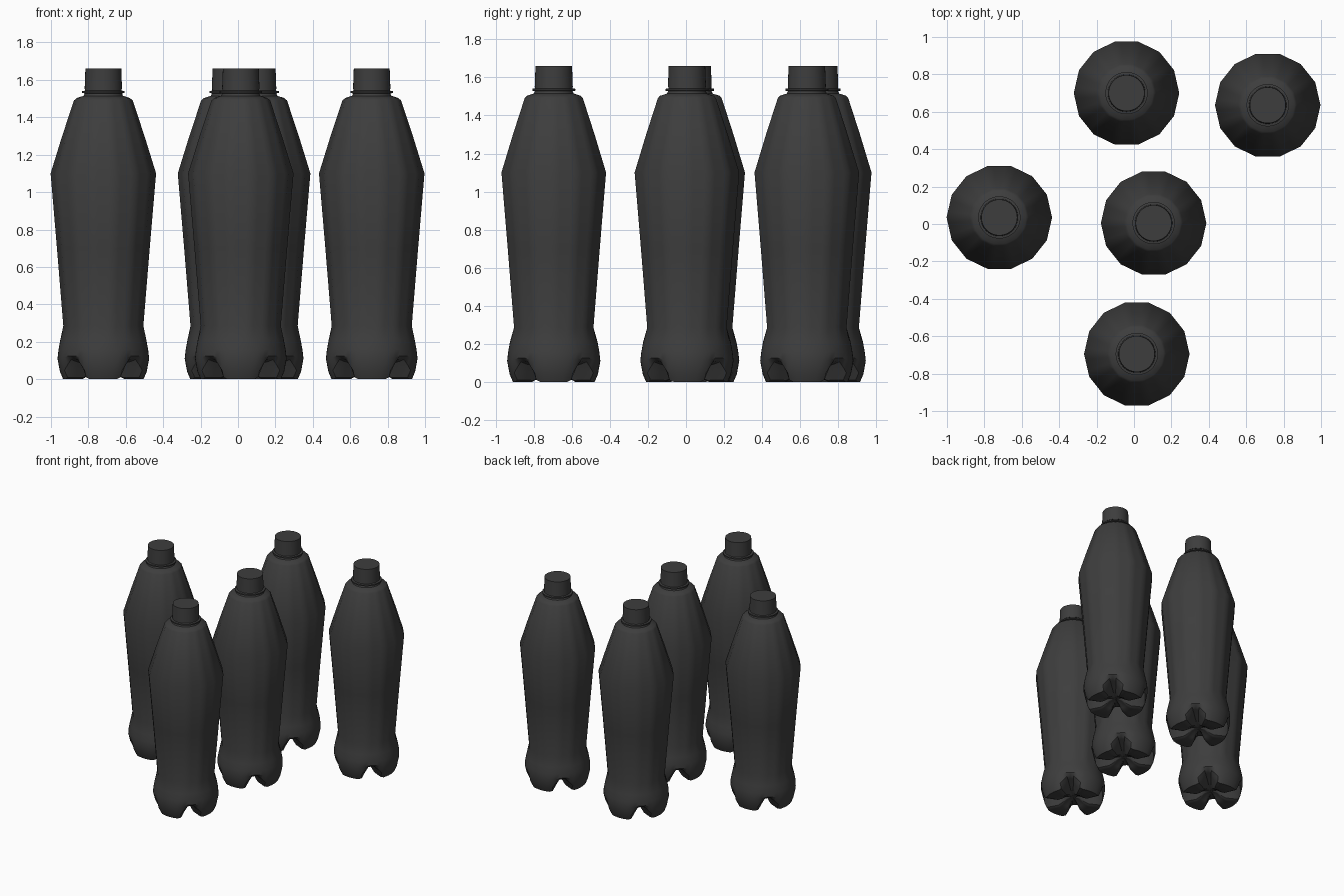
import bpy, bmesh, math

cube = bpy.data.objects.get("Cube")
if cube:
    bpy.data.objects.remove(cube, do_unlink=True)

SIDES = 14          # facets of the bottle body
SEGS = 56           # vertices per ring, shared by facets and feet

# One dark grey plastic
plastic = bpy.data.materials.new("dark_grey_plastic")
plastic.use_nodes = True
grey = (0.047, 0.047, 0.047, 1)
plastic.diffuse_color = grey
plastic.node_tree.nodes["Principled BSDF"].inputs["Base Color"].default_value = grey


def facet(angle):
    """Radius factor that turns a circle into the faceted body."""
    step = math.tau / SIDES
    off = (angle % step) - step / 2
    return math.cos(step / 2) / math.cos(off)


def foot_weight(angle):
    """1 on the four feet (along the axes), 0 in the grooves between them."""
    quarter = math.pi / 2
    off = abs((angle + quarter / 2) % quarter - quarter / 2)
    t = min(1, max(0, (math.radians(41) - off) / math.radians(19)))
    return t * t * (3 - 2 * t)


def loft(bm, ring_shapes):
    """Skin a stack of closed rings; each shape maps an angle to (radius, z)."""
    rings = []
    for shape in ring_shapes:
        ring = []
        for i in range(SEGS):
            a = math.tau * i / SEGS
            r, z = shape(a)
            ring.append(bm.verts.new((r * math.cos(a), r * math.sin(a), z)))
        rings.append(ring)
    for low, high in zip(rings, rings[1:]):
        for i in range(SEGS):
            j = (i + 1) % SEGS
            bm.faces.new((low[i], low[j], high[j], high[i]))
    bm.faces.new(rings[0][::-1])
    bm.faces.new(rings[-1])


def finish(name, bm):
    bmesh.ops.recalc_face_normals(bm, faces=bm.faces)
    mesh = bpy.data.meshes.new(name)
    bm.to_mesh(mesh)
    bm.free()
    mesh.materials.append(plastic)
    return mesh


# Bottle: petal base blended from a foot profile and a groove profile
foot = [(0.01, 0.05), (0.05, 0.045), (0.09, 0.015), (0.12, 0), (0.17, 0), (0.215, 0),
        (0.232, 0.04), (0.245, 0.11), (0.24, 0.155), (0.23, 0.21)]
groove = [(0.01, 0.05), (0.05, 0.058), (0.09, 0.07), (0.12, 0.08), (0.16, 0.092), (0.19, 0.1),
          (0.22, 0.108), (0.24, 0.125), (0.239, 0.16), (0.23, 0.21)]


def base_ring(f, g):
    def shape(a):
        w = foot_weight(a)
        return g[0] + (f[0] - g[0]) * w, g[1] + (f[1] - g[1]) * w
    return shape


def body_ring(r, z):
    return lambda a: (r * facet(a), z)


def round_ring(r, z):
    return lambda a: (r, z)


body = [(0.214, 0.285), (0.248, 0.7), (0.282, 1.1), (0.22, 1.3), (0.157, 1.49)]
neck = [(0.142, 1.503), (0.105, 1.515), (0.098, 1.53), (0.098, 1.56)]
bm = bmesh.new()
loft(bm, [base_ring(f, g) for f, g in zip(foot, groove)]
     + [body_ring(*p) for p in body] + [round_ring(*p) for p in neck])
bottle_mesh = finish("bottle", bm)

# Thin collar under the cap
bm = bmesh.new()
loft(bm, [round_ring(*p) for p in
          [(0.095, 1.527), (0.113, 1.53), (0.113, 1.54), (0.095, 1.543)]])
collar_mesh = finish("neck_ring", bm)

# Screw cap
bm = bmesh.new()
loft(bm, [round_ring(0.1, 1.55), round_ring(0.096, 1.66)])
cap_mesh = finish("cap", bm)

# Five bottles sharing the same meshes
parts = {"bottle": bottle_mesh, "neck_ring": collar_mesh, "cap": cap_mesh}
spots = [(-0.72, 0.035), (0.105, 0.005), (0.015, -0.695), (-0.04, 0.7), (0.715, 0.635)]
bpy.ops.object.select_all(action='DESELECT')
for n, (x, y) in enumerate(spots, 1):
    for part, mesh in parts.items():
        obj = bpy.data.objects.new(f"{part}_{n}", mesh)
        obj.location = (x, y, 0)
        bpy.context.collection.objects.link(obj)
        if n == 1:
            obj.select_set(True)
            bpy.context.view_layer.objects.active = obj
bpy.ops.object.shade_smooth_by_angle(angle=math.radians(32))
